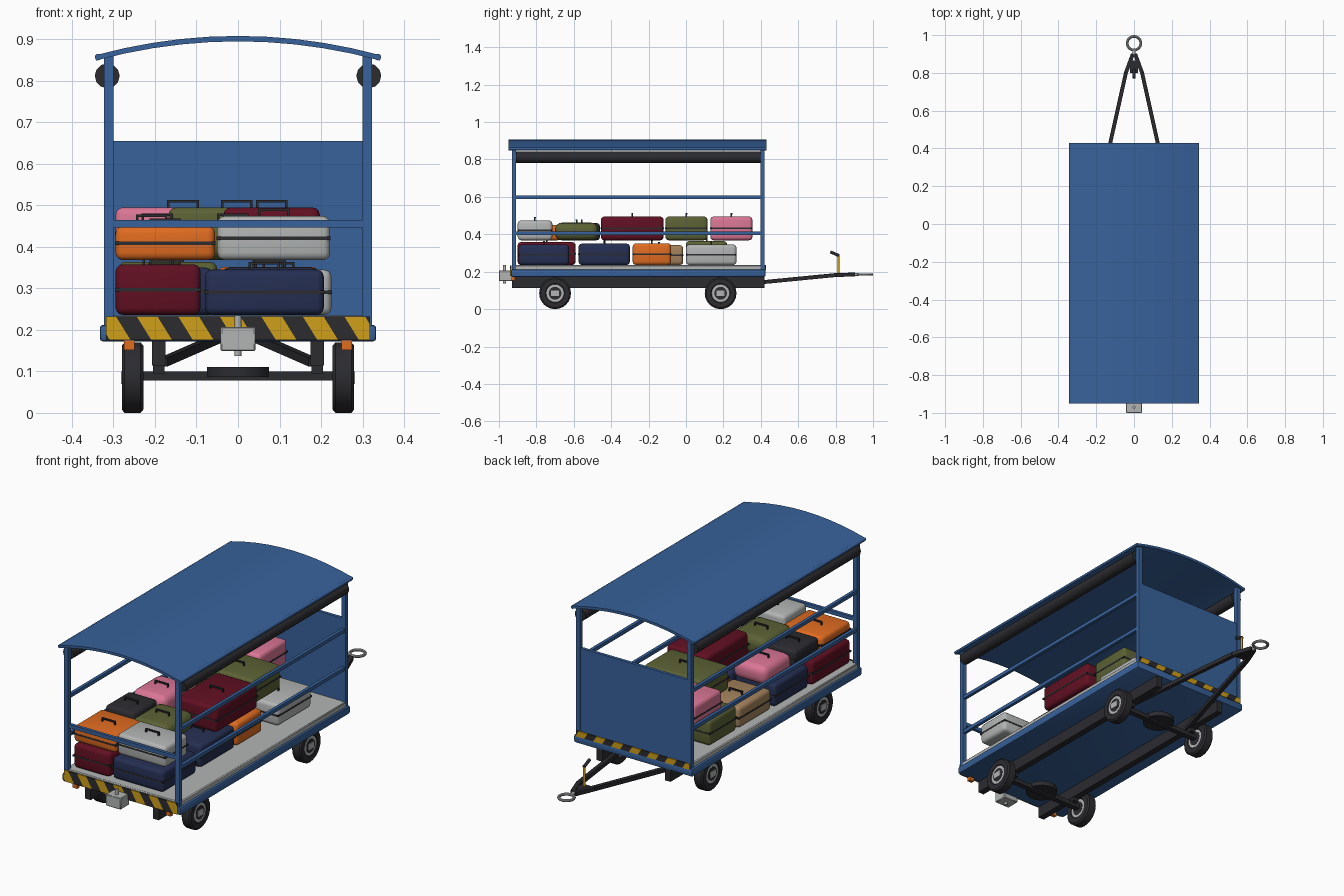
import bpy, bmesh, math
from mathutils import Vector, Matrix

if "Cube" in bpy.data.objects:
    bpy.data.objects.remove(bpy.data.objects["Cube"])

COL = {
    "blue": (0.04, 0.122, 0.33), "dark": (0.025, 0.025, 0.03), "light grey": (0.45, 0.46, 0.46),
    "yellow": (0.62, 0.35, 0.01), "orange": (0.75, 0.15, 0.015), "maroon": (0.12, 0.005, 0.016),
    "navy": (0.018, 0.028, 0.085), "olive": (0.105, 0.12, 0.035), "pink": (0.7, 0.18, 0.3),
    "tan": (0.38, 0.23, 0.11)}
MAT = {}
for n, c in COL.items():
    MAT[n] = bpy.data.materials.new(n)
    MAT[n].diffuse_color = (*c, 1)


def finish(name, bm, *mats, smooth=False):
    bmesh.ops.recalc_face_normals(bm, faces=bm.faces)
    me = bpy.data.meshes.new(name)
    bm.to_mesh(me)
    bm.free()
    ob = bpy.data.objects.new(name, me)
    bpy.context.collection.objects.link(ob)
    for m in mats:
        me.materials.append(MAT[m])
    if smooth:
        bpy.ops.object.select_all(action='DESELECT')
        ob.select_set(True)
        bpy.context.view_layer.objects.active = ob
        bpy.ops.object.shade_smooth_by_angle(angle=math.radians(40))
    return ob


def box(name, mat, x, y, z, bevel=0, seg=2):
    """Box from (min, max) ranges."""
    bm = bmesh.new()
    bmesh.ops.create_cube(bm, size=1)
    for v in bm.verts:
        v.co = [(a + b) / 2 + c * (b - a) for (a, b), c in zip((x, y, z), v.co)]
    if bevel:
        bmesh.ops.bevel(bm, geom=bm.edges[:], offset=bevel, segments=seg, profile=0.5, affect='EDGES')
    return finish(name, bm, mat, smooth=bevel > 0)


def rod(name, mat, a, b, r, sides=12):
    """Cylinder or square bar between two points."""
    a, b = Vector(a), Vector(b)
    d = b - a
    rot = d.to_track_quat('Z', 'Y').to_matrix().to_4x4()
    if sides == 4:
        rot = rot @ Matrix.Rotation(math.pi / 4, 4, 'Z')
    bm = bmesh.new()
    bmesh.ops.create_cone(bm, cap_ends=True, segments=sides, radius1=r, radius2=r, depth=d.length,
                          matrix=Matrix.Translation((a + b) / 2) @ rot)
    return finish(name, bm, mat, smooth=sides > 8)


def lathe_x(name, mat, centre, profile, sides=24):
    """Closed (x offset, radius) profile turned round the x axis."""
    bm = bmesh.new()
    vs = [bm.verts.new((p, 0, r)) for p, r in profile]
    es = [bm.edges.new((vs[i], vs[(i + 1) % len(vs)])) for i in range(len(vs))]
    bmesh.ops.spin(bm, geom=vs + es, cent=(0, 0, 0), axis=(1, 0, 0), angle=2 * math.pi, steps=sides)
    bmesh.ops.remove_doubles(bm, verts=bm.verts, dist=1e-5)
    bmesh.ops.translate(bm, vec=centre, verts=bm.verts)
    return finish(name, bm, mat, smooth=True)


def hazard_plate(name, y, hx, z0, z1):
    """Yellow plate sliced into diagonal dark stripes."""
    bm = bmesh.new()
    bm.faces.new([bm.verts.new(p) for p in ((-hx, y, z0), (hx, y, z0), (hx, y, z1), (-hx, y, z1))])
    w, k = 0.05, 0.62
    for i in range(-9, 14):
        bmesh.ops.bisect_plane(bm, geom=bm.verts[:] + bm.edges[:] + bm.faces[:],
                               plane_co=(i * w, y, 0), plane_no=(1, 0, k))
    for f in bm.faces:
        c = f.calc_center_median()
        f.material_index = math.floor((c.x + k * c.z) / w) % 2
    r = bmesh.ops.extrude_face_region(bm, geom=bm.faces[:])
    bmesh.ops.translate(bm, vec=(0, math.copysign(0.006, y), 0),
                        verts=[g for g in r["geom"] if isinstance(g, bmesh.types.BMVert)])
    return finish(name, bm, "yellow", "dark")


# Platform
box("platform_frame", "blue", (-0.333, 0.333), (-0.935, 0.425), (0.172, 0.212), 0.008)
box("deck", "light grey", (-0.322, 0.322), (-0.928, 0.418), (0.208, 0.235), 0.004, 1)
hazard_plate("front_hazard_plate", -0.934, 0.318, 0.176, 0.232)
hazard_plate("rear_hazard_plate", 0.421, 0.318, 0.207, 0.236)

# Posts, rails, rear panel, curtains
for s, side in ((-1, "left"), (1, "right")):
    xr = tuple(sorted((s * 0.3, s * 0.323)))
    for y, end in ((-0.92, "front"), (0.41, "rear")):
        box(f"{end}_{side}_post", "blue", xr, (y - 0.011, y + 0.011), (0.21, 0.86))
    for z, lab in ((0.405, "lower"), (0.598, "upper")):
        box(f"{side}_{lab}_rail", "blue", (s * 0.312 - 0.008, s * 0.312 + 0.008), (-0.92, 0.41),
            (z - 0.009, z + 0.009))
    rod(f"{side}_rolled_curtain", "dark", (s * 0.315, -0.908, 0.812), (s * 0.315, 0.398, 0.812), 0.03, 12)
box("front_rail", "blue", (-0.31, 0.31), (-0.928, -0.912), (0.446, 0.465))
box("rear_panel", "blue", (-0.305, 0.305), (0.402, 0.418), (0.23, 0.655))

# Arched roof
bm = bmesh.new()
N, T = 10, 0.013
top = [(-0.342 + 0.684 * i / N, 0.908 - 0.046 * (2 * i / N - 1) ** 2) for i in range(N + 1)]
pts = top + [(x, z - T) for x, z in reversed(top)]
face = bm.faces.new([bm.verts.new((x, -0.95, z)) for x, z in pts])
r = bmesh.ops.extrude_face_region(bm, geom=[face])
bmesh.ops.translate(bm, vec=(0, 1.38, 0), verts=[g for g in r["geom"] if isinstance(g, bmesh.types.BMVert)])
finish("roof", bm, "blue", smooth=True)
for s, side in ((-1, "left"), (1, "right")):
    rod(f"{side}_roof_edge", "blue", (s * 0.337, -0.95, 0.857), (s * 0.337, 0.43, 0.857), 0.008, 10)

# Chassis beams, axles, wheels
for s, side in ((-1, "left"), (1, "right")):
    box(f"{side}_chassis_beam", "dark", (s * 0.191 - 0.016, s * 0.191 + 0.016), (-0.93, 0.42), (0.114, 0.175))
    box(f"{side}_marker_light", "orange", (s * 0.262 - 0.013, s * 0.262 + 0.013), (-0.932, -0.915), (0.152, 0.174))
for y, end in ((-0.70, "front"), (0.185, "rear")):
    box(f"{end}_axle", "dark", (-0.24, 0.24), (y - 0.014, y + 0.014), (0.078, 0.1))
    rod(f"{end}_turntable", "dark", (0, y, 0.086), (0, y, 0.11), 0.075, 24)
    for s, side in ((-1, "left"), (1, "right")):
        n = f"{end}_{side}_"
        box(n + "spring_block", "dark", (s * 0.191 - 0.014, s * 0.191 + 0.014), (y - 0.035, y + 0.035), (0.095, 0.118))
        c = (s * 0.254, y, 0.085)
        lathe_x(n + "tyre", "dark", c, [(-0.02, 0.046), (-0.026, 0.052), (-0.026, 0.077), (-0.019, 0.085),
                                        (0.019, 0.085), (0.026, 0.077), (0.026, 0.052), (0.02, 0.046)])
        for mat, lab, rad, w in (("light grey", "rim", 0.048, 0.023), ("dark", "hub_recess", 0.034, 0.0245)):
            rod(n + lab, mat, (c[0] - w, y, 0.085), (c[0] + w, y, 0.085), rad, 20)
        cap = tuple(sorted((s * 0.27, s * 0.282)))
        box(n + "hub", "light grey", cap, (y - 0.022, y + 0.022), (0.07, 0.1))

# Drawbar with tow ring and lever
for s, side in ((-1, "left"), (1, "right")):
    path = [(s * 0.18, 0.185, 0.122), (s * 0.043, 0.8, 0.182), (s * 0.006, 0.9, 0.185)]
    for i in range(2):
        rod(f"{side}_drawbar_arm_{i + 1}", "dark", path[i], path[i + 1], 0.0145, 4)
box("drawbar_plate", "dark", (-0.022, 0.022), (0.8, 0.865), (0.177, 0.19))
rod("tow_ring_shank", "light grey", (0, 0.89, 0.185), (0, 0.922, 0.185), 0.008, 10)
bpy.ops.mesh.primitive_torus_add(location=(0, 0.957, 0.185), major_radius=0.036, minor_radius=0.007,
                                 major_segments=32, minor_segments=10)
ring = bpy.context.object
ring.name = "tow_ring"
ring.data.materials.append(MAT["light grey"])
bpy.ops.object.shade_smooth_by_angle()
rod("brake_lever", "yellow", (0, 0.815, 0.18), (0, 0.815, 0.288), 0.006, 10)
rod("brake_lever_grip", "dark", (0, 0.818, 0.286), (0, 0.772, 0.306), 0.008, 10)

# Front hitch
box("hitch_block", "light grey", (-0.042, 0.042), (-1.0, -0.93), (0.149, 0.207), 0.003, 1)
rod("hitch_pin", "light grey", (0, -0.97, 0.137), (0, -0.97, 0.235), 0.008, 12)

# Luggage: colour, x range, y range, top; lower layer then upper layer. Soft bags are rounder, without band.
LOW = [("maroon", -0.295, -0.09, -0.9, -0.59, 0.358), ("navy", -0.08, 0.207, -0.895, -0.625, 0.345),
       ("navy", -0.29, -0.06, -0.57, -0.30, 0.35), ("navy", -0.04, 0.195, -0.575, -0.30, 0.35),
       ("tan", -0.287, -0.07, -0.275, -0.015, 0.342), ("orange", -0.05, 0.195, -0.285, -0.08, 0.352),
       ("olive", -0.287, -0.05, 0.0, 0.22, 0.364), ("light grey", -0.03, 0.225, 0.0, 0.27, 0.345)]
HIGH = [("orange", -0.295, -0.055, -0.9, -0.67, 0.45), ("light grey", -0.05, 0.222, -0.9, -0.715, 0.474),
        ("dark", -0.29, -0.125, -0.655, -0.46, 0.46), ("olive soft", -0.115, 0.09, -0.70, -0.47, 0.462),
        ("pink soft", -0.29, -0.10, -0.445, -0.22, 0.462), ("maroon", -0.035, 0.197, -0.455, -0.12, 0.495),
        ("olive", -0.167, 0.16, -0.11, 0.115, 0.495), ("pink", -0.295, 0.03, 0.13, 0.355, 0.495)]
for base, layer, rows in ((0.236, "lower", LOW), (0.368, "upper", HIGH)):
    for i, (col, x0, x1, y0, y1, zt) in enumerate(rows):
        soft = col.endswith(" soft")
        mat = col.replace(" soft", "")
        n = f"{layer}_{mat.replace(' ', '_')}_{'bag' if soft else 'suitcase'}_{i + 1}"
        box(n, mat, (x0, x1), (y0, y1), (base, zt), 0.036 if soft else 0.018, 4 if soft else 3)
        zm, e = (base + zt) / 2, 0.0012
        if not soft:
            box(n + "_band", "dark", (x0 - e, x1 + e), (y0 - e, y1 + e), (zm - 0.004, zm + 0.004))
        # carrying handle on top
        xm, ym, h = (x0 + x1) / 2, (y0 + y1) / 2, 0.035
        for s in (-1, 1):
            box(n + f"_handle_leg_{s + 2}", "dark", (xm + s * h - 0.003, xm + s * h + 0.003),
                (ym - 0.004, ym + 0.004), (zt - 0.004, zt + 0.014))
        box(n + "_handle_grip", "dark", (xm - h - 0.003, xm + h + 0.003), (ym - 0.005, ym + 0.005),
            (zt + 0.012, zt + 0.018))

for m in bpy.data.materials:
    if m.users and not m.is_grease_pencil:
        m.use_nodes = True
        m.node_tree.nodes["Principled BSDF"].inputs["Base Color"].default_value = m.diffuse_color
